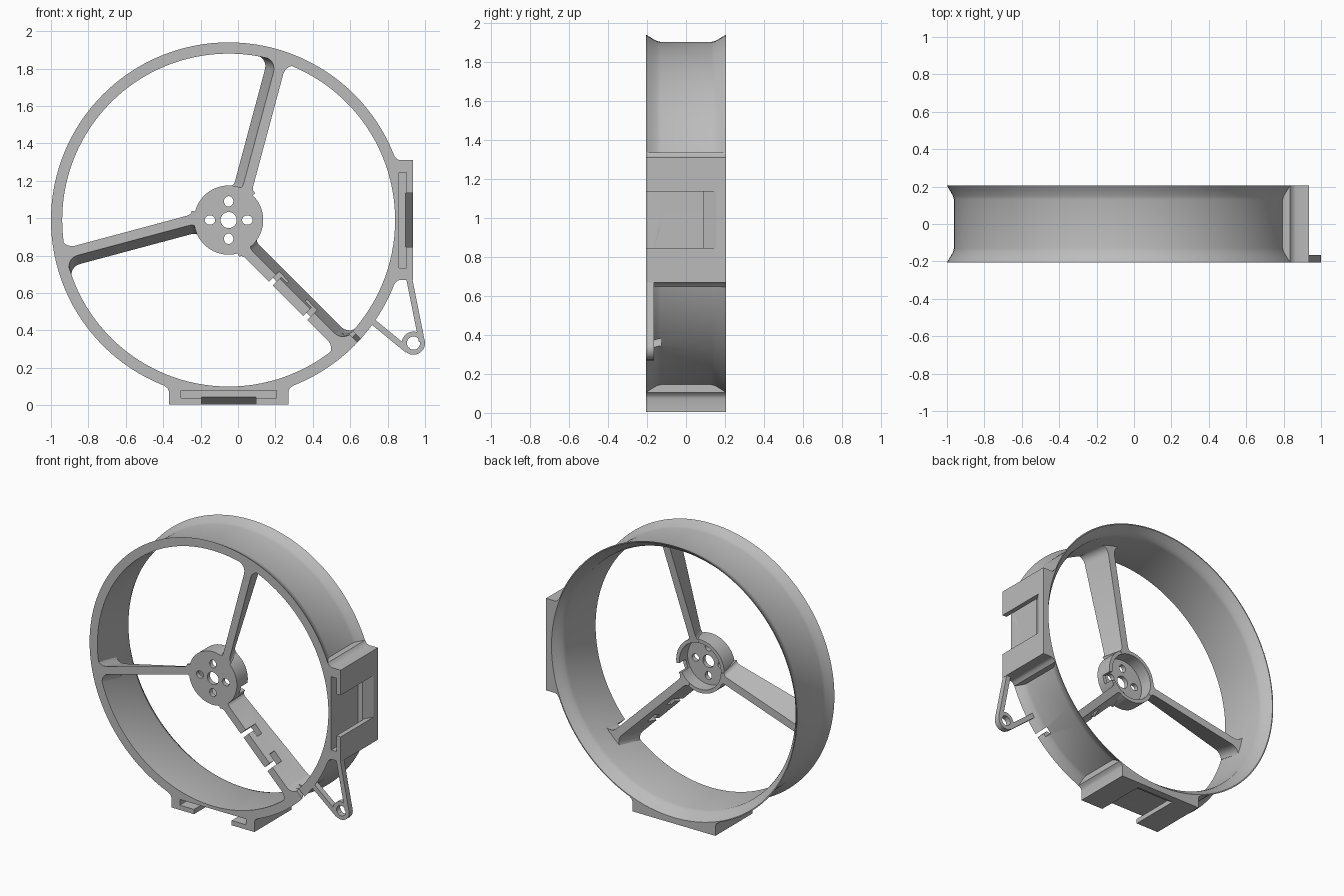
import bpy, bmesh, math
from math import cos, sin, pi, radians, sqrt

if "Cube" in bpy.data.objects:
    bpy.data.objects.remove(bpy.data.objects["Cube"])

CX, CZ = -0.05, 0.99          # wheel axis
FRONT, BACK = -0.205, 0.205
SEG = 128

grey = bpy.data.materials.new("light_grey")
grey.use_nodes = True
grey.diffuse_color = (0.5, 0.5, 0.5, 1)
grey.node_tree.nodes["Principled BSDF"].inputs["Base Color"].default_value = (0.5, 0.5, 0.5, 1)


def make(name, bm):
    bmesh.ops.recalc_face_normals(bm, faces=bm.faces)
    mesh = bpy.data.meshes.new(name)
    bm.to_mesh(mesh)
    bm.free()
    mesh.materials.append(grey)
    ob = bpy.data.objects.new(name, mesh)
    bpy.context.collection.objects.link(ob)
    return ob


def polar(a, r, o, y):
    """Point at distance r along direction a, shifted o sideways (counter-clockwise)."""
    return (CX + r * cos(a) - o * sin(a), y, CZ + r * sin(a) + o * cos(a))


def loft(name, front, back):
    bm = bmesh.new()
    f = [bm.verts.new(p) for p in front]
    b = [bm.verts.new(p) for p in back]
    n = len(f)
    bm.faces.new(f)
    bm.faces.new(b[::-1])
    for i in range(n):
        j = (i + 1) % n
        bm.faces.new((f[j], f[i], b[i], b[j]))
    return make(name, bm)


def prism(name, a, outline, y0, y1):
    return loft(name, [polar(a, r, o, y0) for r, o in outline],
                [polar(a, r, o, y1) for r, o in outline])


def block(name, a, r0, r1, o0, o1, y0, y1):
    return prism(name, a, [(r0, o0), (r1, o0), (r1, o1), (r0, o1)], y0, y1)


def disc(name, x, z, r, y0, y1, sx=1, sz=1, n=48):
    ring = [(x + r * sx * cos(2 * pi * i / n), z + r * sz * sin(2 * pi * i / n)) for i in range(n)]
    return loft(name, [(px, y0, pz) for px, pz in ring], [(px, y1, pz) for px, pz in ring])


def lathe(name, profile):
    """Spin a closed (radius, y) loop about the wheel axis."""
    bm = bmesh.new()
    rows = [[bm.verts.new(polar(2 * pi * i / SEG, r, 0, y)) for r, y in profile] for i in range(SEG)]
    n = len(profile)
    for i in range(SEG):
        p, q = rows[i], rows[(i + 1) % SEG]
        for k in range(n):
            m = (k + 1) % n
            bm.faces.new((p[k], p[m], q[m], q[k]))
    return make(name, bm)


def cut(ob, cutters):
    for c in cutters:
        mod = ob.modifiers.new("cut", 'BOOLEAN')
        mod.operation, mod.solver, mod.object = 'DIFFERENCE', 'EXACT', c
    bpy.context.view_layer.update()
    dg = bpy.context.evaluated_depsgraph_get()
    mesh = bpy.data.meshes.new_from_object(ob.evaluated_get(dg))
    ob.modifiers.clear()
    ob.data = mesh


cutters, parts = [], []


def cutter(ob):
    ob.hide_render = True
    cutters.append(ob)
    return ob


# Rim with flared lips
rim = lathe("rim", [(0.89, FRONT), (0.95, FRONT), (0.935, -0.18), (0.918, -0.15), (0.913, -0.13),
                    (0.913, 0.13), (0.918, 0.15), (0.935, 0.18), (0.95, BACK),
                    (0.943, BACK), (0.915, 0.17), (0.898, 0.148), (0.89, 0.125)])
bore = cutter(lathe("bore_cutter", [(0.02, -0.3), (0.89, -0.3), (0.89, 0.125), (0.898, 0.148),
                                    (0.915, 0.17), (0.943, BACK), (0.96, 0.22), (0.02, 0.22)]))

# Mounting blocks with T-slots, below and at the side
slots = []
half = [(0.985, 0.32), (0.915, 0.32), (0.9, 0.326), (0.885, 0.345), (0.8, 0.345)]
outline = half + [(r, -o) for r, o in half[::-1]]
for side, a in (("bottom", -pi / 2), ("side", 0)):
    mount = prism(side + "_mount", a, outline, FRONT, BACK)
    pocket = cutter(block("pocket_cutter", a, 0.912, 0.952, -0.255, 0.255, -0.25, 0.09))
    mouth_shape = [(0.945, -0.145), (1.0, -0.145), (1.0, 0.145), (0.945, 0.145)]
    mouth = cutter(loft("mouth_cutter", [polar(a, r, o, -0.25) for r, o in mouth_shape],
                        [polar(a, r, o, 0.18 if r > 0.99 else 0.09) for r, o in mouth_shape]))
    slots.append(pocket)
    cut(mount, [bore, pocket, mouth])
    parts.append(mount)

# Cable notch in the rim beside the lower spoke
A3 = radians(-45)
rim_gap = cutter(block("rim_gap_cutter", A3, 0.85, 1.0, 0.025, 0.05, -0.25, -0.16))
rim_hole = cutter(block("rim_hole_cutter", A3, 0.85, 1.0, 0.0, 0.05, -0.165, -0.125))
cut(rim, slots + [rim_gap, rim_hole])
parts.append(rim)

# Hub cup, open at the back
hub = disc("hub", CX, CZ, 0.185, FRONT, -0.085, n=72)
cup = cutter(disc("cup_cutter", CX, CZ, 0.16, -0.175, 0.1, n=72))
holes = [cutter(disc("axle_hole_cutter", CX, CZ, 0.043, -0.3, 0))]
for dx, dz in ((1, 0), (-1, 0), (0, 1), (0, -1)):
    holes.append(cutter(disc("bolt_hole_cutter", CX + 0.1 * dx, CZ + 0.1 * dz, 0.025, -0.3, 0,
                             1 + 0.12 * abs(dx), 1 + 0.12 * abs(dz), 24)))
hub_notch = cutter(block("hub_notch_cutter", radians(-18), 0.12, 0.22, -0.03, 0.03, -0.155, 0))
cut(hub, [cup, hub_notch] + holes)
parts.append(hub)


# Slanted spokes with filleted ends
def flare(r):
    out = 0.0
    if r > 0.83:
        t = min(r - 0.83, 0.058)
        out = 0.06 - sqrt(0.06 ** 2 - t * t)
    elif r < 0.205:
        t = min(0.205 - r, 0.028)
        out = 0.03 - sqrt(0.03 ** 2 - t * t)
    return out


def spoke(name, a):
    low = [0.14, 0.177, 0.182, 0.19, 0.205]
    high = [0.83, 0.85, 0.865, 0.877, 0.884, 0.888, 0.9]
    edge = [(r, flare(r) if r > 0.15 else 0.0) for r in low + high]
    shape = [(r, -0.08 - e) for r, e in edge] + [(r, -0.027 + e) for r, e in edge[::-1]]
    front = [polar(a, r, o, FRONT) for r, o in shape]
    back = [polar(a, r, o + 0.048, -0.085 + 0.09 * (r - 0.14)) for r, o in shape]
    return loft(name, front, back)


spokes = [spoke(n + "_spoke", radians(d)) for n, d in (("upper", 75), ("right", 195), ("lower", 315))]
clips = [rim_gap, rim_hole]
for g0, g1, p0, p1 in ((0.385, 0.415, 0.385, 0.46), (0.645, 0.675, 0.595, 0.675)):
    clips.append(cutter(block("clip_gap_cutter", A3, g0, g1, -0.2, 0.1, -0.25, -0.16)))
    clips.append(cutter(block("clip_pocket_cutter", A3, p0, p1, -0.2, 0.1, -0.165, -0.125)))
for s in spokes:
    cut(s, [cup] + (clips if s.name.startswith("lower") else []))
parts += spokes

# Triangular cable loop: eye and two legs
EX, EZ, TAB = 0.938, 0.332, -0.165
eye = disc("loop_eye", EX, EZ, 0.062, FRONT, TAB)
cut(eye, [cutter(disc("eye_cutter", EX, EZ, 0.035, -0.3, 0))])
parts.append(eye)


def leg(name, x0, z0, x1, z1, w=0.016):
    d = math.hypot(x1 - x0, z1 - z0)
    nx, nz = -(z1 - z0) / d * w, (x1 - x0) / d * w
    pts = [(x0 + nx, z0 + nz), (x1 + nx, z1 + nz), (x1 - nx, z1 - nz), (x0 - nx, z0 - nz)]
    return loft(name, [(x, FRONT, z) for x, z in pts], [(x, TAB, z) for x, z in pts])


parts.append(leg("loop_outer_leg", 0.913, 0.69, 0.983, 0.34))
parts.append(leg("loop_lower_leg", 0.695, 0.468, 0.907, 0.294))

for c in cutters:
    bpy.data.objects.remove(c)
for p in parts:
    p.data.polygons.foreach_set("use_smooth", [True] * len(p.data.polygons))
    p.data.set_sharp_from_angle(angle=radians(30))
